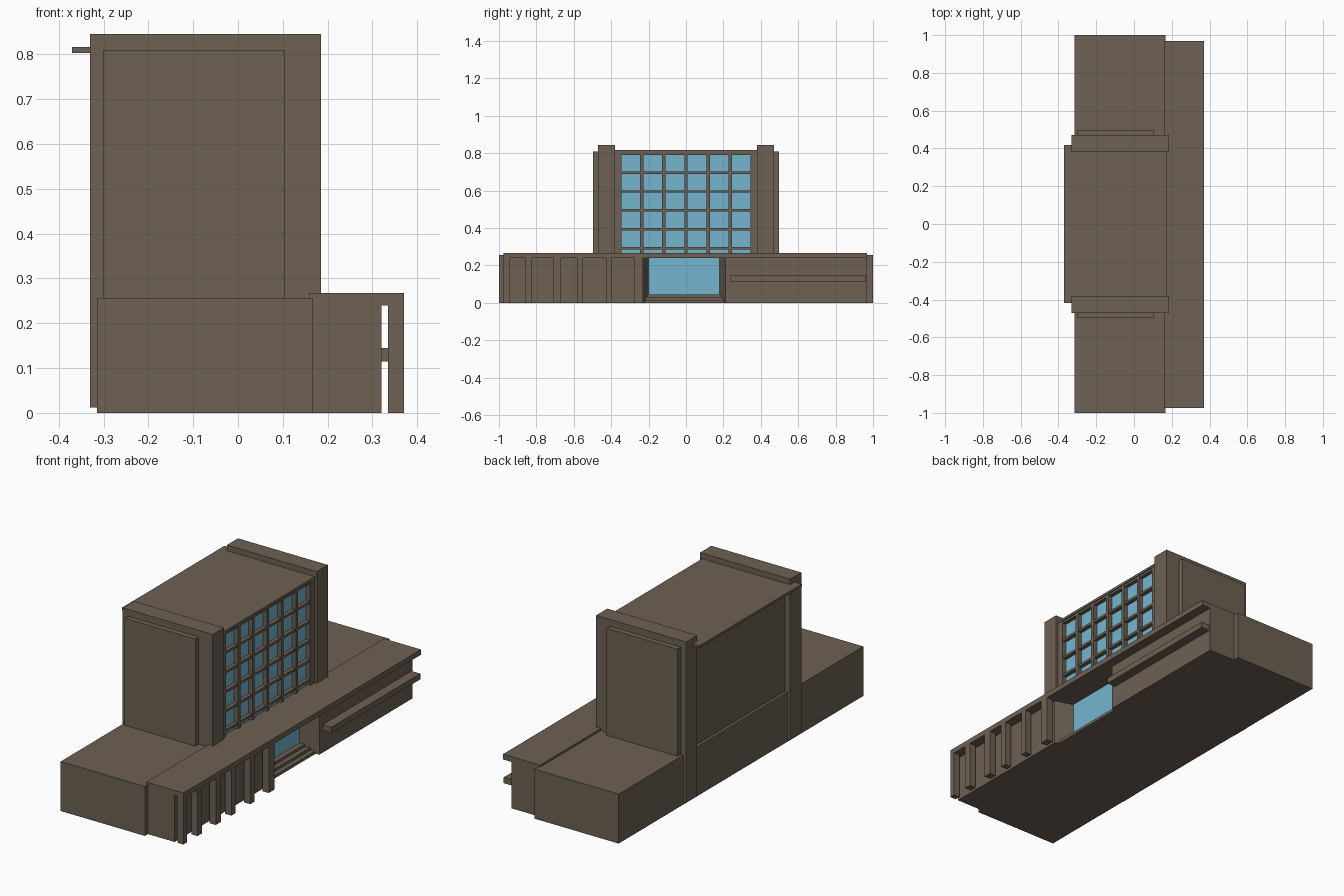
import bpy, bmesh

if "Cube" in bpy.data.objects:
    bpy.data.objects.remove(bpy.data.objects["Cube"])


def material(name, rgb):
    m = bpy.data.materials.new(name)
    m.diffuse_color = (*rgb, 1)
    m.use_nodes = True
    m.node_tree.nodes["Principled BSDF"].inputs["Base Color"].default_value = m.diffuse_color
    return m


STONE = material("brown stone", (0.153, 0.119, 0.088))
GLASS = material("blue glass", (0.175, 0.46, 0.62))


def prism(name, outline, z0, z1, mat=STONE):
    """Extrude a plan outline (x, y) from z0 up to z1."""
    bm = bmesh.new()
    face = bm.faces.new([bm.verts.new((x, y, z0)) for x, y in outline])
    up = bmesh.ops.extrude_face_region(bm, geom=[face])["geom"]
    for v in up:
        if isinstance(v, bmesh.types.BMVert):
            v.co.z = z1
    bmesh.ops.recalc_face_normals(bm, faces=bm.faces)
    mesh = bpy.data.meshes.new(name)
    bm.to_mesh(mesh)
    bm.free()
    mesh.materials.append(mat)
    ob = bpy.data.objects.new(name, mesh)
    bpy.context.collection.objects.link(ob)
    return ob


def box(name, x, y, z, mat=STONE):
    return prism(name, [(x[0], y[0]), (x[1], y[0]), (x[1], y[1]), (x[0], y[1])],
                 z[0], z[1], mat)


# Low rear wing running the whole length
box("rear_wing", (-0.315, 0.167), (-1, 1), (0, 0.256))

# Front wing with a splayed entrance recess, under a flat overhanging roof
prism("front_wing", [(0.158, -0.975), (0.32, -0.975), (0.32, -0.23),
                     (0.222, -0.20), (0.222, 0.18), (0.32, 0.21),
                     (0.32, 0.968), (0.158, 0.968)], 0, 0.24)
box("front_roof", (0.158, 0.37), (-0.975, 0.968), (0.24, 0.267))

# Entrance glazing and steps
box("entrance_glass", (0.220, 0.225), (-0.20, 0.18), (0.045, 0.24), GLASS)
for i in range(3):
    box("entrance_step", (0.20, 0.30 - 0.024 * i), (-0.223, 0.203),
        (0, 0.015 * (i + 1)))

# Pillars under the roof edge left of the entrance
for y0, y1 in [(-0.975, -0.945), (-0.86, -0.823), (-0.71, -0.668),
               (-0.583, -0.55), (-0.428, -0.395), (-0.277, -0.23)]:
    box("pillar", (0.335, 0.37), (y0, y1), (0, 0.24))

# Long ledge right of the entrance
box("wall_ledge", (0.31, 0.37), (0.235, 0.962), (0.115, 0.145))

# Tower core and roof slab
box("tower_core", (-0.30, 0.145), (-0.39, 0.39), (0.1, 0.806))
box("tower_roof", (-0.37, 0.174), (-0.418, 0.418), (0.803, 0.816))

# Tower end fins with outer panels, mirrored along y
for s in (-1, 1):
    box("tower_fin", (-0.33, 0.185), sorted((s * 0.38, s * 0.471)), (0.012, 0.845))
    box("end_panel", (-0.30, 0.105), sorted((s * 0.46, s * 0.498)), (0.2, 0.81))

# Tower window wall: one glass sheet behind a grid of bars
box("tower_glass", (0.143, 0.149), (-0.36, 0.36), (0.25, 0.80), GLASS)
pitch, pane = 0.118, 0.10
for i in range(7):
    y1 = -0.345 + pitch * i
    y0 = y1 - (pitch - pane)
    if i == 0:
        y0 = -0.39
    if i == 6:
        y0, y1 = 0.345, 0.39
    box("window_mullion", (0.14, 0.172), (y0, y1), (0.2, 0.805))
for i in range(6):
    z0 = 0.791 - 0.101 * i
    box("window_rail", (0.14, 0.169), (-0.36, 0.36), (z0, z0 + 0.0125))
